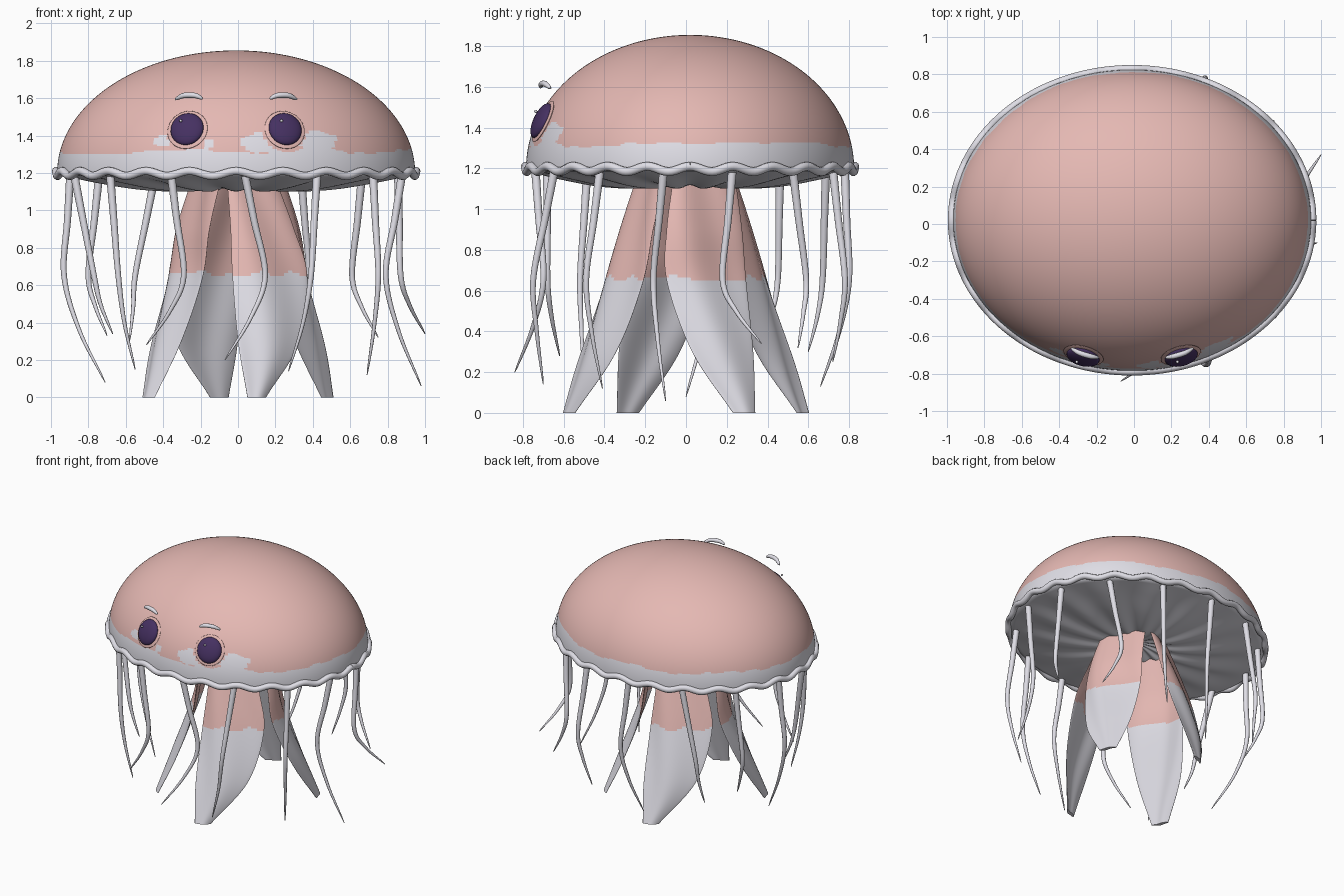
import bpy, bmesh
from math import sin, cos, pi, tau, radians, sqrt
from mathutils import Vector

if "Cube" in bpy.data.objects:
    bpy.data.objects.remove(bpy.data.objects["Cube"])

CENTRE = Vector((-0.01, 0.02, 0))
RX, RY, RZ, RIM_Z = 0.957, 0.805, 0.655, 1.2


def material(name, colour):
    mat = bpy.data.materials.new(name)
    mat.use_nodes = True
    mat.diffuse_color = (*colour, 1)
    mat.node_tree.nodes["Principled BSDF"].inputs["Base Color"].default_value = (*colour, 1)
    return mat


PINK = material("soft pink", (0.78, 0.48, 0.45))
PALE = material("pale grey", (0.74, 0.73, 0.79))
PURPLE = material("deep purple", (0.06, 0.03, 0.12))


def finish(obj, angle=50):
    bpy.ops.object.select_all(action="DESELECT")
    obj.select_set(True)
    bpy.context.view_layer.objects.active = obj
    bpy.ops.object.shade_smooth_by_angle(angle=radians(angle))


def loft(name, rings, mats, rule=None):
    """Skin a list of equal rings and cap both ends."""
    bm = bmesh.new()
    loops = [[bm.verts.new(p) for p in ring] for ring in rings]
    n = len(loops[0])
    for a, b in zip(loops, loops[1:]):
        for i in range(n):
            j = (i + 1) % n
            bm.faces.new((a[i], a[j], b[j], b[i]))
    bm.faces.new(loops[0])
    bm.faces.new(loops[-1])
    bmesh.ops.recalc_face_normals(bm, faces=bm.faces)
    if rule:
        for f in bm.faces:
            f.material_index = rule(f.calc_center_median())
    mesh = bpy.data.meshes.new(name)
    bm.to_mesh(mesh)
    bm.free()
    for m in mats:
        mesh.materials.append(m)
    obj = bpy.data.objects.new(name, mesh)
    bpy.context.collection.objects.link(obj)
    finish(obj)


def spline(points, steps):
    """Smooth curve through points of any dimension."""
    p = [Vector(q) for q in points]
    p = [p[0] * 2 - p[1]] + p + [p[-1] * 2 - p[-2]]
    out = []
    for a, b, c, d in zip(p, p[1:], p[2:], p[3:]):
        for s in range(steps):
            t = s / steps
            out.append(b + (c - a) * (t / 2) + (a * 2 - b * 5 + c * 4 - d) * (t * t / 2)
                       + (b * 3 - a - c * 3 + d) * (t ** 3 / 2))
    return out + [p[-2]]


def tube(name, path, radius, mat, ref, sides=10):
    rings = []
    last = len(path) - 1
    for i, p in enumerate(path):
        tangent = (path[min(i + 1, last)] - path[max(i - 1, 0)]).normalized()
        u = tangent.cross(Vector(ref)).normalized()
        v = tangent.cross(u)
        r = radius(i / last)
        rings.append([p + (u * cos(tau * k / sides) + v * sin(tau * k / sides)) * r
                      for k in range(sides)])
    loft(name, rings, [mat])


# Bell: dome and wrinkled underside as one closed skin
SEGMENTS = 240


def bell_ring(scale, z, wrinkle=0.0):
    ring = []
    for k in range(SEGMENTS):
        a = tau * k / SEGMENTS
        ring.append(CENTRE + Vector((RX * scale * cos(a), RY * scale * sin(a),
                                     z + wrinkle * cos(14 * a))))
    return ring


rings = []
for i in range(1, 121):
    a = pi / 2 * (1 - i / 120)
    rings.append(bell_ring(cos(a), RIM_Z + RZ * sin(a)))
under = spline([(0.985, 1.185, 0), (0.8, 1.155, 0.008), (0.55, 1.12, 0.01),
                (0.3, 1.11, 0.008), (0.12, 1.14, 0.004), (0.01, 1.16, 0)], 6)
rings += [bell_ring(*u) for u in under]

# Pale patches beside the eyes: x, z, half width, half height
PATCHES = [(0.13, 1.36, 0.11, 0.055), (0.42, 1.37, 0.11, 0.055),
           (-0.4, 1.37, 0.05, 0.03), (-0.17, 1.36, 0.035, 0.03)]


def bell_colour(c):
    x, y, z = c
    if z < 1.315 + 0.01 * sin(9 * x + 3 * y) + 0.005 * sin(31 * x + 23 * y):
        return 1
    if y > 0 or sqrt((abs(x + 0.01) - 0.26) ** 2 + (z - 1.43) ** 2) < 0.115:
        return 0
    wobble = 1 + 0.2 * sin(60 * x + 50 * z)
    return int(any(((x - px) / w) ** 2 + ((z - pz) / h) ** 2 < wobble
                   for px, pz, w, h in PATCHES))


loft("bell", rings, [PINK, PALE], bell_colour)

# Wavy rim around the bell
path = []
for k in range(337):
    a = tau * k / 336
    path.append(CENTRE + Vector((0.963 * cos(a), 0.808 * sin(a), 1.197 + 0.013 * cos(24 * a))))
tube("rim", path, lambda t: 0.022, PALE, (0, 0, 1))


# Eyes, sockets, glints and brows
def ball(name, spot, turn, scale, mat):
    bpy.ops.mesh.primitive_uv_sphere_add(segments=32, ring_count=16, radius=1,
                                         location=spot, rotation=turn)
    obj = bpy.context.object
    obj.name = name
    obj.scale = scale
    obj.data.materials.append(mat)
    finish(obj)


for side, label in ((1, "left"), (-1, "right")):
    x, z = side * 0.26, 1.43
    y = -RY * sqrt(1 - (x / RX) ** 2 - ((z - RIM_Z) / RZ) ** 2)
    normal = Vector((x / RX ** 2, y / RY ** 2, (z - RIM_Z) / RZ ** 2)).normalized()
    spot = CENTRE + Vector((x, y, z))
    turn = normal.to_track_quat("Z", "Y").to_euler()
    ball(label + "_eye", spot + normal * 0.01, turn, (0.09, 0.093, 0.034), PURPLE)
    ball(label + "_eye_socket", spot, turn, (0.11, 0.112, 0.012), PINK)
    ball(label + "_eye_glint", spot + normal * 0.041 + Vector((-0.027, 0, 0.032)), turn,
         (0.008, 0.008, 0.008), PALE)

    brow = spline([(side * 0.18, -0.735, 1.597), (side * 0.22, -0.728, 1.614),
                   (side * 0.28, -0.71, 1.614), (side * 0.325, -0.685, 1.593)], 6)
    tube(label + "_brow", [p + CENTRE for p in brow],
         lambda t: 0.005 + 0.01 * sin(pi * t) ** 0.6, PALE, (0, 1, 0))

# Broad oral arms: height, distance out, sideways shift, half width
SIDE_ARM = [(1.17, 0.18, 0.09, 0.15), (0.9, 0.26, 0.09, 0.185), (0.65, 0.31, 0.1, 0.195),
            (0.3, 0.41, 0.18, 0.15), (0, 0.485, 0.285, 0.055)]
FRONT_ARM = [(1.17, 0.18, 0.07, 0.13), (0.9, 0.26, 0.13, 0.17), (0.65, 0.335, 0.17, 0.2),
             (0.3, 0.46, 0.165, 0.165), (0, 0.58, 0.1, 0.05)]


def arm(name, profile, turn):
    """A thin slanted blade: one edge sits nearer the middle than the other."""
    out = Vector((cos(turn), sin(turn), 0))
    across = Vector((-sin(turn), cos(turn), 0))
    rings = []
    for z, r, shift, half in spline(profile, 20):
        ring = []
        for k in range(48):
            a = tau * k / 48
            u = cos(a)
            bend = 0.5 * u + 0.15 * u * u - 0.07 * sin(4 * u + 4 * z)
            depth = 0.014 * sin(a) - half * bend
            ring.append(out * (r + depth) + across * (shift + half * u) + Vector((0, 0, z)))
        rings.append(ring)
    loft(name, rings, [PINK, PALE],
         lambda c: int(c.z < 0.66 + 0.014 * sin(25 * c.x + 21 * c.y)))


for i, label in enumerate(("left", "back", "right", "front")):
    arm(label + "_oral_arm", FRONT_ARM if i % 2 else SIDE_ARM, i * pi / 2)

# Thin tentacles hung evenly from the rim: middle x, y, then tip x, y, z
TENTACLES = [
    (0.145, -0.7, -0.07, -0.84, 0.2), (0.39, -0.75, 0.27, -0.7, 0.14),
    (0.75, -0.49, 0.69, -0.41, 0.12), (0.79, -0.16, 0.98, -0.1, 0.06),
    (0.87, 0.18, 1, 0.37, 0.34), (0.61, 0.59, 0.75, 0.55, 0.32),
    (0.38, 0.78, 0.3, 0.72, 0.25), (0, 0.8, -0.1, 0.66, 0.13),
    (-0.55, 0.67, -0.58, 0.6, 0.3), (-0.8, 0.45, -0.7, 0.37, 0.33),
    (-0.93, 0.12, -0.71, 0, 0.08), (-0.77, -0.24, -0.67, -0.25, 0.34),
    (-0.64, -0.52, -0.55, -0.5, 0.15), (-0.29, -0.68, -0.49, -0.62, 0.28)]
for i, (mx, my, tx, ty, tz) in enumerate(TENTACLES):
    a = radians(-87) + tau * i / len(TENTACLES)
    top = Vector((0.9 * cos(a) - 0.01, 0.76 * sin(a) + 0.02, 1.19))
    middle, tip = Vector((mx, my, 0.65)), Vector((tx, ty, tz))
    upper = top.lerp(middle, 0.45)
    lower = middle.lerp(tip, 0.5)
    lower.xy += (middle - tip).xy * 0.14
    tube(f"tentacle_{i + 1}", spline([top, upper, middle, lower, tip], 8),
         lambda t: 0.02 * (1 - t) ** 0.6 + 0.002, PALE, (0, 1, 0))
